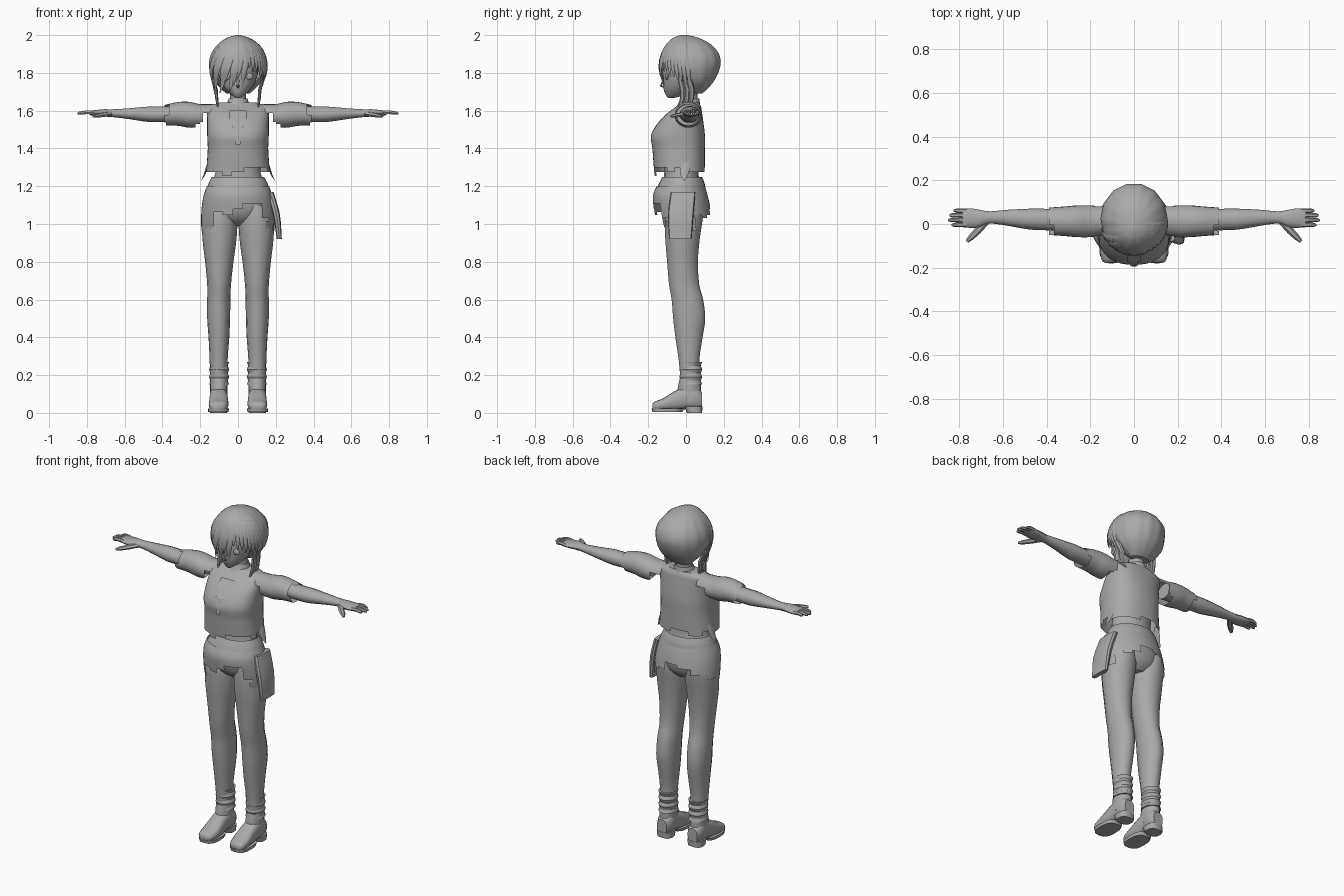
import bpy, bmesh, math, random
from mathutils import Vector

if "Cube" in bpy.data.objects:
    bpy.data.objects.remove(bpy.data.objects["Cube"])

random.seed(4)
GREY = bpy.data.materials.new("plain_grey")
GREY.diffuse_color = (0.4, 0.4, 0.4, 1)
GREY.use_nodes = True
GREY.node_tree.nodes["Principled BSDF"].inputs["Base Color"].default_value = GREY.diffuse_color


def finish(name, bm, cut=None, angle=35):
    """Turn a bmesh into an object, dropping faces chosen by the cut rule."""
    if cut:
        bad = [f for f in bm.faces if cut(f.calc_center_median())]
        bmesh.ops.delete(bm, geom=bad, context='FACES')
    bmesh.ops.recalc_face_normals(bm, faces=bm.faces)
    me = bpy.data.meshes.new(name)
    bm.to_mesh(me)
    bm.free()
    ob = bpy.data.objects.new(name, me)
    bpy.context.collection.objects.link(ob)
    me.materials.append(GREY)
    bpy.ops.object.select_all(action='DESELECT')
    ob.select_set(True)
    bpy.context.view_layer.objects.active = ob
    bpy.ops.object.shade_smooth_by_angle(angle=math.radians(angle))
    return ob


def smooth(rings, sub):
    """Catmull-Rom interpolation between cross-sections."""
    out = []
    for i in range(len(rings) - 1):
        a, b, c, d = (rings[max(0, min(len(rings) - 1, i + k))] for k in (-1, 0, 1, 2))
        for j in range(sub):
            t = j / sub
            out.append([0.5 * (2 * q + (r - p) * t + (2 * p - 5 * q + 4 * r - s) * t * t
                        + (3 * q - p - 3 * r + s) * t ** 3) for p, q, r, s in zip(a, b, c, d)])
    return out + [list(rings[-1])]


def skin(bm, loops, cap=True):
    vs = [[bm.verts.new(p) for p in lp] for lp in loops]
    n = len(vs[0])
    for a, b in zip(vs, vs[1:]):
        for i in range(n):
            bm.faces.new((a[i], a[(i + 1) % n], b[(i + 1) % n], b[i]))
    if cap:
        bm.faces.new(vs[0])
        bm.faces.new(vs[-1])


def loft(bm, rings, axis='z', n=16, side=1, sub=3, power=2.0, cap=True, flute=0):
    """Rings hold (position, u min, u max, v min, v max)."""
    loops = []
    for t, u0, u1, v0, v1 in smooth(rings, sub):
        lp = []
        for i in range(n):
            a = 2 * math.pi * i / n
            c, s = math.cos(a), math.sin(a)
            k = 1 - flute * abs(math.sin(a * 7))
            u = (u0 + u1) / 2 + (u1 - u0) / 2 * k * math.copysign(abs(c) ** (2 / power), c)
            v = (v0 + v1) / 2 + (v1 - v0) / 2 * k * math.copysign(abs(s) ** (2 / power), s)
            p = {'z': (u, v, t), 'x': (t, u, v), 'y': (u, t, v)}[axis]
            lp.append((p[0] * side, p[1], p[2]))
        loops.append(lp)
    skin(bm, loops, cap)


def strand(bm, pts, w, h, centre=None, n=6, taper=0.1):
    """Tapered flat tube along points; flat side faces away from centre."""
    pts = [Vector(p) for p in pts]
    loops = []
    for i, p in enumerate(pts):
        tan = (pts[min(i + 1, len(pts) - 1)] - pts[max(i - 1, 0)]).normalized()
        out = (p - Vector(centre)) if centre else Vector((0, 0, 1))
        side = tan.cross(out).normalized()
        out = side.cross(tan)
        t = i / (len(pts) - 1)
        k = 1 - (1 - taper) * t ** 3
        if centre:
            k *= 0.4 + 0.6 * min(1, t * 3)
        loops.append([p + side * w * k * math.cos(6.2832 * j / n)
                      + out * h * k * math.sin(6.2832 * j / n) for j in range(n)])
    skin(bm, loops)


def sym(*rows):
    """Rows (z, half width, y min, y max) to full rings."""
    return [(z, -w, w, a, b) for z, w, a, b in rows]


def make(name, rings, cut=None, **kw):
    bm = bmesh.new()
    loft(bm, rings, **kw)
    return finish(name, bm, cut)


# Torn hem: stepped heights in blocks round the body
STEPS = [random.random() for _ in range(40)]


def torn(c, low, high, blocks=22):
    a = (math.atan2(c.y, c.x) / (2 * math.pi) + 0.5) * blocks
    return c.z < low + (high - low) * STEPS[int(a)]


# Body core
make("pelvis", sym((.99, .05, -.05, .05), (1.03, .14, -.10, .085), (1.10, .175, -.125, .10),
                   (1.18, .155, -.12, .085), (1.27, .12, -.115, .065), (1.36, .12, -.11, .07)), n=20)
make("neck", sym((1.55, .06, -.02, .07), (1.62, .045, -.02, .06), (1.74, .04, -.03, .065)), n=14)

# Shirt with torn lower edge
make("shirt", sym((1.24, .172, -.165, .10), (1.32, .165, -.172, .10), (1.40, .160, -.178, .10),
                  (1.47, .163, -.185, .10), (1.54, .163, -.145, .092), (1.59, .163, -.095, .085),
                  (1.62, .155, -.055, .08), (1.642, .10, -.03, .07)),
     cut=lambda c: torn(c, 1.26, 1.31), n=44, sub=4, power=2.4)
make("collar", sym((1.60, .075, -.07, .08), (1.63, .062, -.045, .075), (1.665, .05, -.03, .07)),
     n=20, cap=False)
bm = bmesh.new()
for i, w in enumerate((.045, .03, .018, .012)):
    z = 1.60 - i * .045
    y = (-.088, -.132, -.168, -.184)[i]
    y2 = (-.132, -.168, -.184, -.188)[i]
    bm.faces.new([bm.verts.new(p) for p in ((-w, y - .006, z), (w, y - .006, z),
                                            (w, y2 - .006, z - .045), (-w, y2 - .006, z - .045))])
finish("shirt_front_placket", bm)

# Skirt wrap with torn hem, waistband, hanging flap
def hem(c):
    if c.y < -.02 and abs(c.x) < .13:
        return torn(c, 1.05, 1.12)
    if c.y > .05:
        return torn(c, 1.03, 1.10)
    return torn(c, .94, 1.06)


make("skirt_wrap", sym((.92, .19, -.13, .135), (1.0, .195, -.155, .138), (1.08, .193, -.17, .13),
                       (1.15, .182, -.175, .115), (1.20, .165, -.155, .10)),
     cut=hem, n=44, sub=5, cap=False)
make("waistband", sym((1.17, .17, -.16, .105), (1.21, .158, -.145, .10), (1.25, .138, -.125, .085)),
     n=28, cap=False)
make("side_flap", [(.92, .205, .232, -.09, .03), (1.05, .185, .222, -.095, .04),
                   (1.17, .15, .188, -.08, .05)], n=12, power=4)

for s, side in ((1, "left"), (-1, "right")):
    # Trouser leg
    make(side + "_leg", [(.17, .055, .148, -.03, .08), (.28, .055, .15, -.04, .072),
                         (.40, .046, .156, -.058, .09), (.50, .042, .163, -.07, .104),
                         (.60, .040, .163, -.078, .093), (.68, .037, .163, -.092, .072),
                         (.80, .024, .174, -.102, .065), (.92, .008, .188, -.112, .075),
                         (1.02, .004, .19, -.115, .09), (1.10, .02, .178, -.11, .095)],
         side=s, n=14)
    # Bunched trouser cuff
    cuff = [(.15 + i * .02, .047 + .007 * (i % 2), .153 - .007 * (i % 2),
             -.036 + .008 * (i % 2), .086 - .008 * (i % 2)) for i in range(7)]
    make(side + "_cuff", cuff, side=s, n=16, sub=1)
    # Boot: foot, ankle shaft, sole and heel
    bm = bmesh.new()
    loft(bm, [(-.178, .085, .13, .02, .045), (-.165, .062, .148, .012, .06),
              (-.12, .05, .155, .012, .078), (-.06, .052, .152, .012, .115),
              (0, .055, .15, .02, .14), (.05, .055, .148, .02, .14), (.085, .07, .135, .025, .11)],
         axis='y', side=s, n=16, power=2.6)
    loft(bm, [(.06, .055, .15, -.045, .085), (.12, .056, .148, -.045, .08),
              (.18, .053, .148, -.034, .08)], side=s, n=16)
    loft(bm, [(.004, .05, .158, -.178, -.02), (.022, .048, .16, -.182, -.01)],
         side=s, n=16, sub=1, power=2.8)
    loft(bm, [(0, .057, .148, .005, .085), (.035, .055, .15, -.01, .088)],
         side=s, n=16, sub=1, power=3)
    finish(side + "_boot", bm)

    # Sleeve, open under the shoulder, ragged at the cuff
    make(side + "_sleeve", [(.12, -.05, .08, 1.50, 1.635), (.20, -.06, .085, 1.51, 1.635),
                            (.26, -.06, .085, 1.51, 1.647), (.32, -.055, .08, 1.52, 1.645),
                            (.39, -.05, .075, 1.522, 1.63)],
         cut=lambda c: (abs(c.x) < .185 and c.z < 1.59) or
         (abs(c.x) > .36 and STEPS[int((math.atan2(c.z - 1.58, c.y) + 3.2) * 3)] > .55) or
         (c.z < 1.535 and STEPS[int(abs(c.x) * 40)] > .6),
         axis='x', side=s, n=24, sub=5, cap=False)
    # Arm and palm
    make(side + "_arm", [(.20, -.035, .07, 1.535, 1.625), (.32, -.032, .068, 1.54, 1.625),
                         (.42, -.028, .07, 1.538, 1.622), (.48, -.025, .07, 1.54, 1.622),
                         (.58, -.008, .065, 1.555, 1.613), (.66, .002, .058, 1.565, 1.608),
                         (.71, -.015, .066, 1.568, 1.608), (.75, -.018, .072, 1.57, 1.604),
                         (.785, -.012, .07, 1.576, 1.60)], axis='x', side=s, n=14)
    # Fingers and thumb
    bm = bmesh.new()
    for y, tip in ((-.004, .835), (.018, .85), (.040, .845), (.061, .825)):
        strand(bm, [(s * .765, y, 1.589), (s * .80, y, 1.592), (s * (tip - .01), y, 1.587),
                    (s * tip, y, 1.585)], .011, .011, taper=.45)
    strand(bm, [(s * .68, .01, 1.583), (s * .715, -.03, 1.578), (s * .745, -.06, 1.573),
                (s * .765, -.08, 1.57)], .017, .013, taper=.45)
    finish(side + "_fingers", bm)

    # Loose shirt corner at the side
    bm = bmesh.new()
    strand(bm, [(s * .155, 0, 1.34), (s * .165, -.005, 1.30), (s * .178, -.01, 1.26),
                (s * .195, -.01, 1.23)], .028, .006, centre=(0, 0, 1.3))
    finish(side + "_shirt_tail", bm)

# Head and face
make("head", sym((1.668, .012, -.095, -.06), (1.685, .038, -.108, .0), (1.72, .072, -.118, .05),
                 (1.77, .098, -.122, .09), (1.83, .11, -.122, .12), (1.90, .10, -.10, .12),
                 (1.95, .06, -.05, .08)), n=24)
bm = bmesh.new()
strand(bm, [(0, -.115, 1.765), (0, -.124, 1.748), (0, -.135, 1.733), (0, -.115, 1.725)],
       .009, .008, taper=.8)
finish("nose", bm)
for s, side in ((1, "left"), (-1, "right")):
    bm = bmesh.new()
    bmesh.ops.create_uvsphere(bm, u_segments=16, v_segments=8, radius=1)
    for v in bm.verts:
        v.co = (s * .056 + v.co.x * .025, -.101 + v.co.y * .01, 1.782 + v.co.z * .019)
    finish(side + "_eye", bm)
make("mouth", [(-.117, -.015, .015, 1.699, 1.703), (-.112, -.015, .015, 1.699, 1.703)],
     axis='y', n=8, sub=1)

# Hair: fluted cap open at the face
make("hair_cap", sym((1.69, .06, .02, .085), (1.72, .095, -.02, .12), (1.76, .13, -.07, .153),
                     (1.81, .15, -.125, .178), (1.86, .153, -.14, .188), (1.91, .138, -.132, .173),
                     (1.955, .103, -.105, .13), (1.985, .06, -.07, .07), (2.0, .012, -.03, .01)),
     cut=lambda c: c.y < -.03 and c.z < 1.865, n=56, flute=.025)

# Fringe strands swept from the crown
C = (0, .01, 1.83)


def sweep(a0, a1, z_end, grow=1.0):
    end = math.acos((z_end - C[2]) / .165)
    pts = []
    for i in range(11):
        t = i / 10
        th = .25 + (end - .25) * t
        a = math.radians(a0 + (a1 - a0) * t)
        r = math.sin(th) if th < math.pi / 2 else max(math.sin(th), .86)
        pts.append((.152 * r * grow * math.sin(a), C[1] - .15 * r * grow * math.cos(a),
                    C[2] + .165 * math.cos(th)))
    return pts


bm = bmesh.new()
for i in range(12):
    a = -92 + i * 9
    strand(bm, sweep(a * .6 + 22, a, 1.705 + .03 * math.sin(i * 2.1) + .003 * i), .021, .008, C)
for i in range(10):
    a = 14 + i * 9
    strand(bm, sweep(a * .7 + 10, a, 1.83 - .012 * i + .008 * (i % 2)), .02, .008, C)
finish("fringe", bm)

# Long side locks
bm = bmesh.new()
for s in (1, -1):
    for k in range(3):
        y = -.03 + .025 * k
        strand(bm, [(s * .13, y, 1.82), (s * .128, y, 1.76), (s * .116, y + .012, 1.71),
                    (s * .112, y + .01, 1.66), (s * .106, y - .005, 1.62),
                    (s * .088, y - .02, 1.59 - .01 * k)], .016, .009, (0, 0, 1.7))
finish("side_locks", bm)
